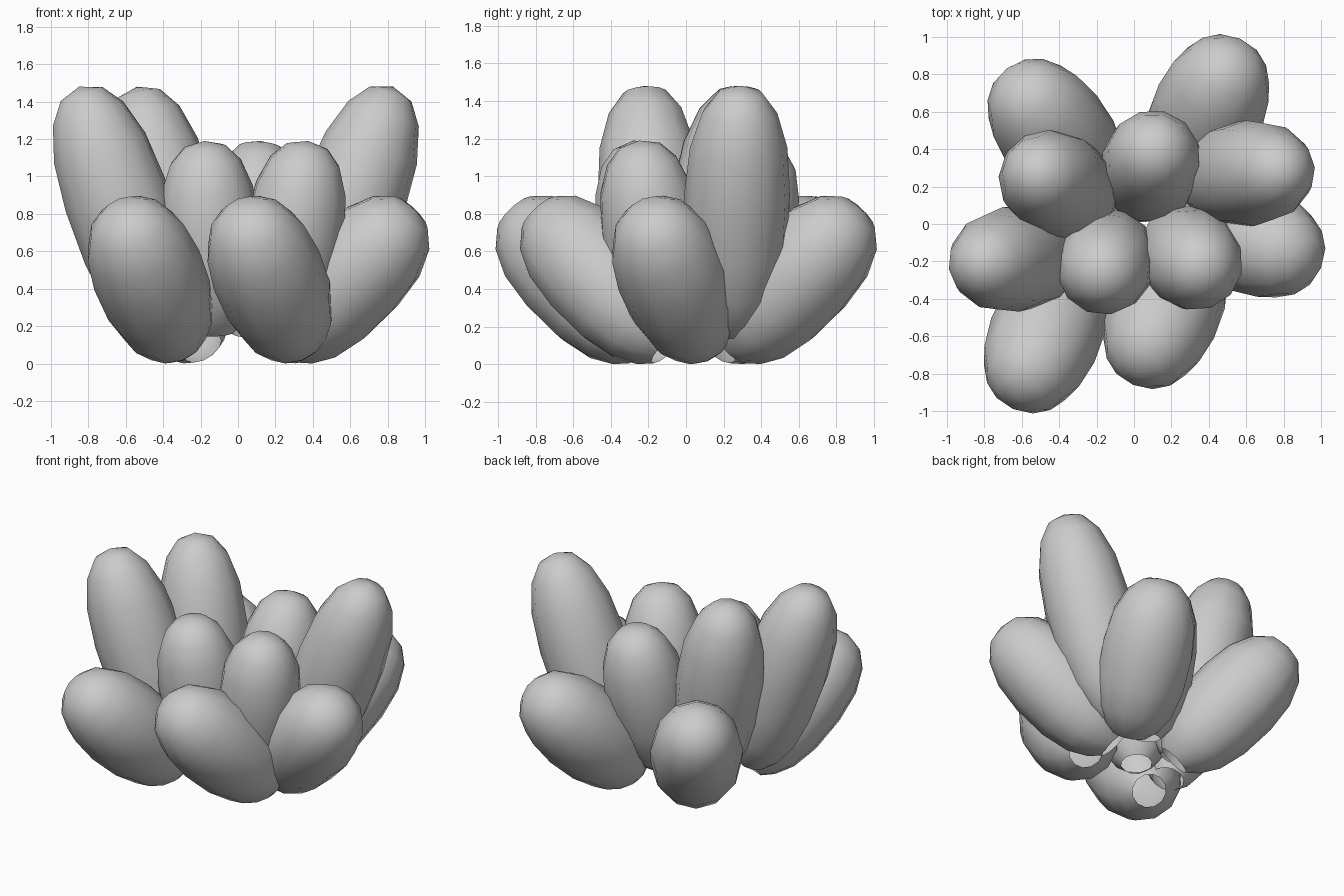
import bpy, bmesh, math
from mathutils import Vector

if "Cube" in bpy.data.objects:
    bpy.data.objects.remove(bpy.data.objects["Cube"])

SIDES = 12
# plump leaf profile: (fraction of length, fraction of radius), open at the base
PROFILE = [(0, .37), (.06, .60), (.17, .83), (.34, .97), (.56, 1), (.75, .92),
           (.89, .71), (.97, .42)]


def leaf(name, base, tip, radius):
    base, tip = Vector(base), Vector(tip)
    axis = tip - base
    rot = axis.to_track_quat('Z', 'Y')
    bm = bmesh.new()
    rings = []
    for t, r in PROFILE:
        ring = []
        for i in range(SIDES):
            a = 2 * math.pi * i / SIDES
            p = Vector((r * radius * math.cos(a), r * radius * math.sin(a), t * axis.length))
            ring.append(bm.verts.new(base + rot @ p))
        rings.append(ring)
    for lo, hi in zip(rings, rings[1:]):
        for i in range(SIDES):
            j = (i + 1) % SIDES
            bm.faces.new((lo[i], lo[j], hi[j], hi[i]))
    top = bm.verts.new(tip)
    for i in range(SIDES):
        bm.faces.new((rings[-1][i], rings[-1][(i + 1) % SIDES], top))
    for f in bm.faces:
        f.smooth = True
    me = bpy.data.meshes.new(name)
    bm.to_mesh(me)
    bm.free()
    bpy.context.collection.objects.link(bpy.data.objects.new(name, me))


# low outer leaves, leaning about 45 degrees
LOW = [((-.32, -.23), (-.62, -.93)), ((.32, -.10), (.02, -.80)), ((.24, .09), (.94, -.21)),
       ((.24, .24), (.54, .93)), ((-.19, .17), (-.64, .78))]
for n, (b, t) in enumerate(LOW, 1):
    leaf(f"outer_leaf_{n}", (*b, .085), (*t, .825), .30)

# medium inner leaves, nearly upright
MEDIUM = [((-.12, -.12), (-.18, -.28)), ((.22, -.11), (.375, -.25)), ((.06, .18), (.12, .43))]
for n, (b, t) in enumerate(MEDIUM, 1):
    leaf(f"inner_leaf_{n}", (*b, .16), (*t, 1.19), .27)

# tall leaves
TALL = [((.36, .25), (.83, .29)), ((-.41, -.15), (-.85, -.22)), ((-.26, .11), (-.54, .29))]
for n, (b, t) in enumerate(TALL, 1):
    leaf(f"tall_leaf_{n}", (*b, .17), (*t, 1.48), .283)
